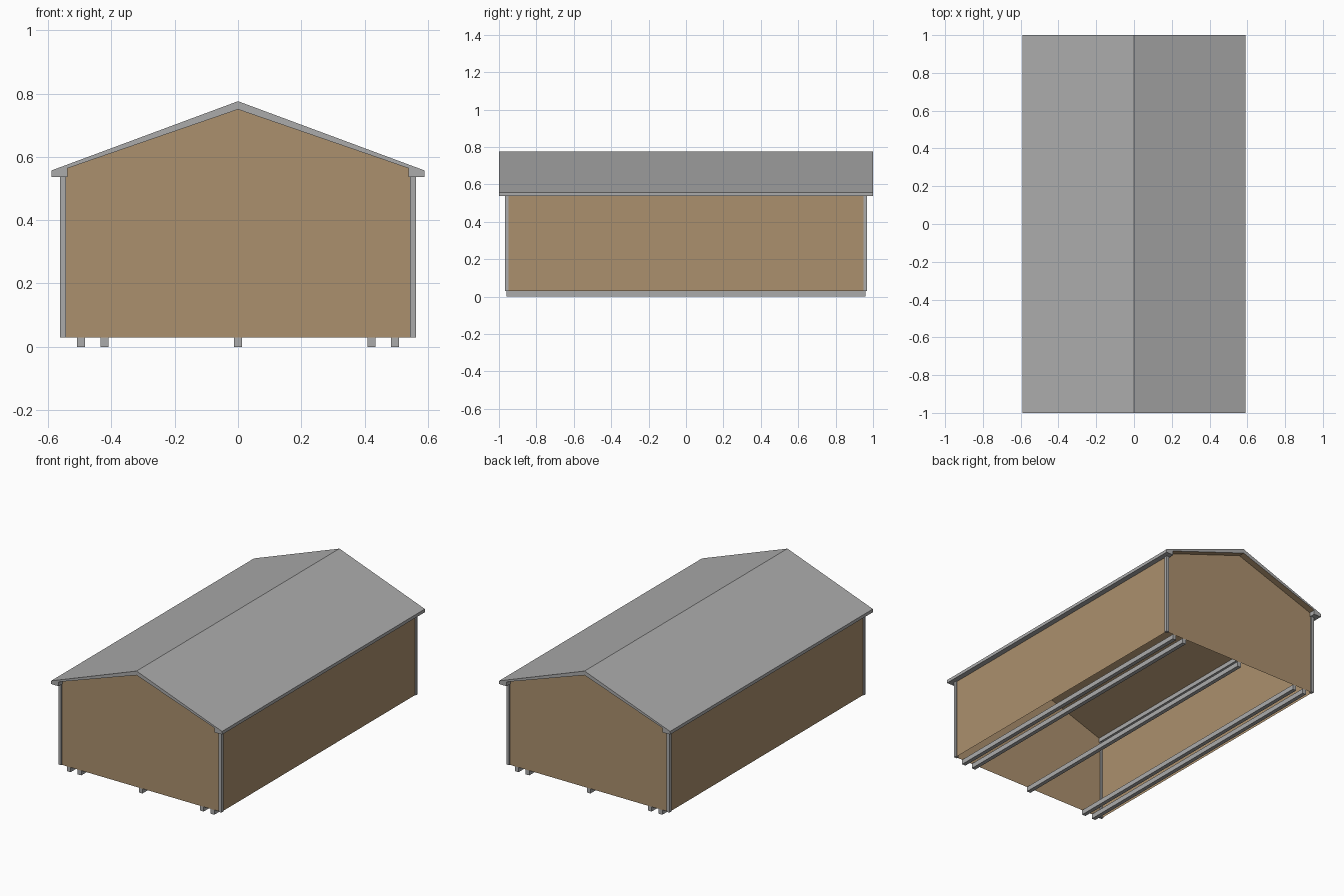
import bpy, bmesh

if "Cube" in bpy.data.objects:
    bpy.data.objects.remove(bpy.data.objects["Cube"])

def material(name, rgb):
    m = bpy.data.materials.new(name)
    m.diffuse_color = (*rgb, 1.0)
    m.use_nodes = True
    m.node_tree.nodes["Principled BSDF"].inputs["Base Color"].default_value = m.diffuse_color
    return m

grey = material("grey trim", (0.41, 0.41, 0.41))
brown = material("brown boards", (0.41, 0.28, 0.155))

def finish(name, bm, *mats):
    me = bpy.data.meshes.new(name)
    bm.to_mesh(me)
    bm.free()
    for m in mats:
        me.materials.append(m)
    ob = bpy.data.objects.new(name, me)
    bpy.context.collection.objects.link(ob)
    return ob

def extrude_profile(profile, half_length, caps=True):
    """Sweep an x-z outline along y."""
    bm = bmesh.new()
    front, back = [[bm.verts.new((x, y, z)) for x, z in profile]
                   for y in (-half_length, half_length)]
    n = len(profile)
    for i in range(n):
        j = (i + 1) % n
        bm.faces.new((front[i], front[j], back[j], back[i]))
    if caps:
        bm.faces.new(front)
        bm.faces.new(back[::-1])
    bmesh.ops.recalc_face_normals(bm, faces=bm.faces)
    return bm

def box(name, x0, x1, y0, y1, z0, z1, mat):
    bm = bmesh.new()
    bmesh.ops.create_cube(bm, size=1)
    for v in bm.verts:
        v.co = ((x0, x1)[v.co.x > 0], (y0, y1)[v.co.y > 0], (z0, z1)[v.co.z > 0])
    return finish(name, bm, mat)

# Roof: pitched slab with boxed eaves, grey outside and boarded underneath
half = [(0.59, 0.557), (0.59, 0.537), (0.539, 0.537), (0.539, 0.564)]
outline = [(0, 0.776)] + half + [(0, 0.75)] + [(-x, z) for x, z in reversed(half)]
bm = extrude_profile(outline, 1.0)
for f in bm.faces:
    f.normal_update()
    f.material_index = int(-0.99 < f.normal.z < -0.5)   # sloped underside
finish("roof", bm, grey, brown)

# Walls: thin open shell, gable ends front and back, no floor
gable = [(-0.557, 0.03), (0.557, 0.03), (0.557, 0.56), (0, 0.752), (-0.557, 0.56)]
bm = extrude_profile(gable, 0.96)
open_sides = [f for f in bm.faces if abs(f.normal.z) > 0.5]
bmesh.ops.delete(bm, geom=open_sides, context='FACES')
finish("walls", bm, brown)

# Corner posts
for sx, side in ((-1, "left"), (1, "right")):
    for sy, end in ((-1, "front"), (1, "back")):
        xs = sorted((sx * 0.544, sx * 0.563))
        ys = sorted((sy * 0.949, sy * 0.967))
        box(f"{end}_{side}_corner_post", *xs, *ys, 0.03, 0.538, grey)

# Ground skids
for i, x in enumerate((-0.496, -0.422, 0, 0.422, 0.496)):
    box(f"skid_{i + 1}", x - 0.0125, x + 0.0125, -0.96, 0.96, 0, 0.03, grey)
